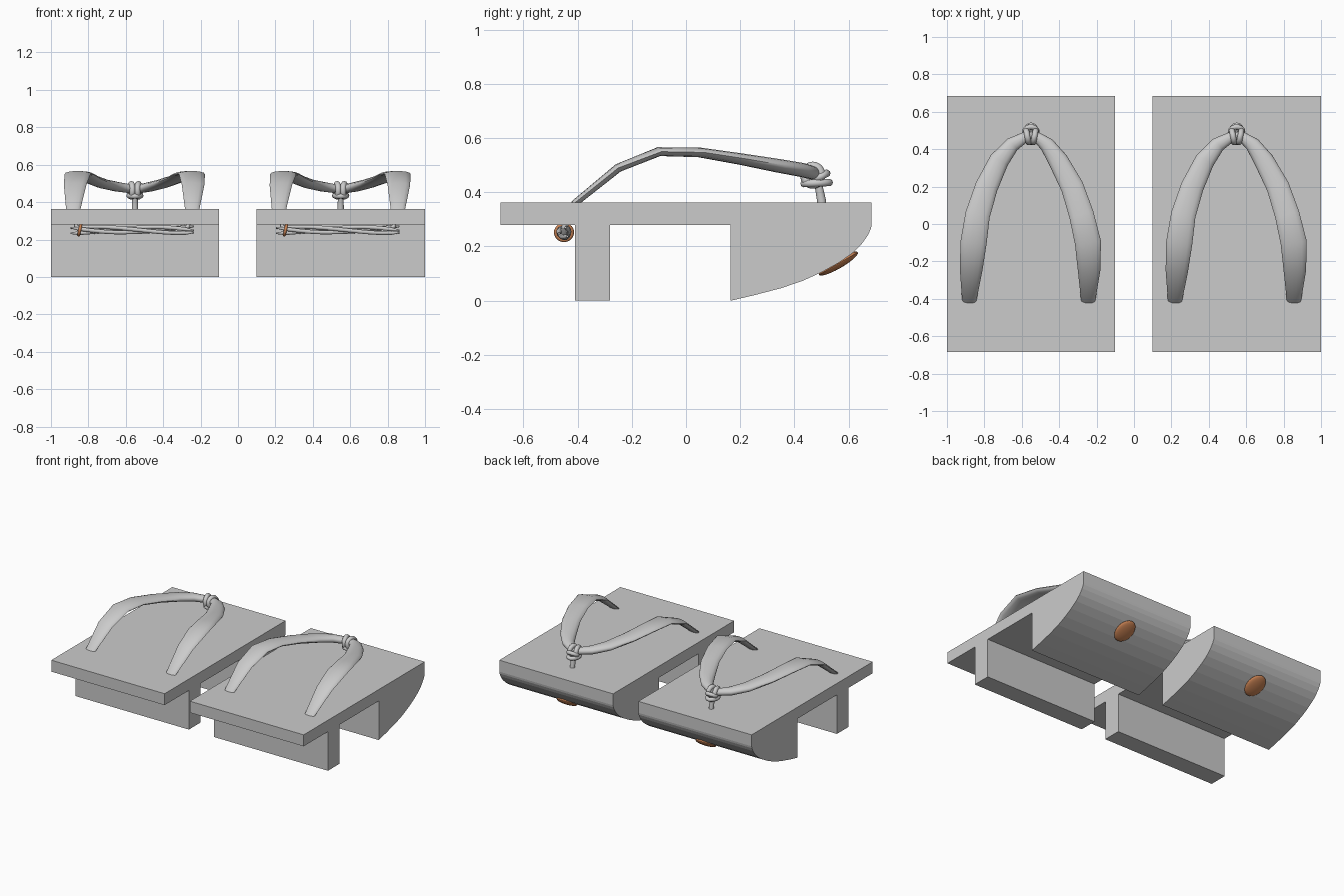
import bpy, bmesh, math
from mathutils import Vector, Matrix

if "Cube" in bpy.data.objects:
    bpy.data.objects.remove(bpy.data.objects["Cube"])


def material(name, rgb):
    m = bpy.data.materials.new(name)
    m.diffuse_color = (*rgb, 1)
    m.use_nodes = True
    m.node_tree.nodes["Principled BSDF"].inputs["Base Color"].default_value = m.diffuse_color
    return m


GREY = material("plain grey", (0.6, 0.6, 0.6))
COPPER = material("copper orange", (0.6, 0.23, 0.09))


def make_object(name, bm, mat, smooth=False):
    bmesh.ops.recalc_face_normals(bm, faces=bm.faces[:])
    for f in bm.faces:
        f.smooth = smooth
    me = bpy.data.meshes.new(name)
    bm.to_mesh(me)
    bm.free()
    me.materials.append(mat)
    ob = bpy.data.objects.new(name, me)
    bpy.context.collection.objects.link(ob)
    if smooth:
        bpy.ops.object.select_all(action='DESELECT')
        bpy.context.view_layer.objects.active = ob
        ob.select_set(True)
        bpy.ops.object.shade_smooth_by_angle(angle=math.radians(50))
    return ob


def extrude_profile(name, profile, x0, x1):
    """Side profile (y, z) extruded across x."""
    bm = bmesh.new()
    face = bm.faces.new([bm.verts.new((x0, y, z)) for y, z in profile])
    ext = bmesh.ops.extrude_face_region(bm, geom=[face])
    verts = [g for g in ext["geom"] if isinstance(g, bmesh.types.BMVert)]
    bmesh.ops.translate(bm, verts=verts, vec=(x1 - x0, 0, 0))
    return make_object(name, bm, GREY)


def sweep(name, pts, sizes, mat, sides=14, closed=False):
    """Elliptical section (half width, half thickness) along a path."""
    bm, rings, n = bmesh.new(), [], len(pts)
    pts = [Vector(p) for p in pts]
    for i, p in enumerate(pts):
        if closed:
            t = pts[(i + 1) % n] - pts[i - 1]
        else:
            t = pts[min(i + 1, n - 1)] - pts[max(i - 1, 0)]
        t.normalize()
        side = t.cross(Vector((0, 0, 1)))
        if side.length < 0.05:
            side = Vector((1, 0, 0))
        side.normalize()
        up = side.cross(t)
        w, h = sizes[i] if isinstance(sizes, list) else (sizes, sizes)
        rings.append([bm.verts.new(p + side * w * math.cos(a) + up * h * math.sin(a))
                      for a in (2 * math.pi * k / sides for k in range(sides))])
    for i in range(n if closed else n - 1):
        a, b = rings[i], rings[(i + 1) % n]
        for k in range(sides):
            j = (k + 1) % sides
            bm.faces.new((a[k], a[j], b[j], b[k]))
    if not closed:
        bm.faces.new(rings[0])
        bm.faces.new(rings[-1])
    return make_object(name, bm, mat, True)


def loop(name, centre, u, v, r, mat, sides=10, steps=28):
    """Closed elliptical ring spanned by u and v, built as a torus."""
    c, u, v = Vector(centre), Vector(u), Vector(v)
    nrm = u.cross(v).normalized()
    bm, rings = bmesh.new(), []
    for i in range(steps):
        a = 2 * math.pi * i / steps
        out = u * math.cos(a) + v * math.sin(a)
        p, d = c + out, out.normalized()
        rings.append([bm.verts.new(p + r * (d * math.cos(b) + nrm * math.sin(b)))
                      for b in (2 * math.pi * k / sides for k in range(sides))])
    for i in range(steps):
        a, b = rings[i], rings[(i + 1) % steps]
        for k in range(sides):
            j = (k + 1) % sides
            bm.faces.new((a[k], a[j], b[j], b[k]))
    return make_object(name, bm, mat, True)


# strap path: shared y, z and section sizes, separate x for each arm
STRAP_YZ = [(-.44, .31), (-.41, .36), (-.25, .49), (-.10, .55), (.05, .547),
            (.20, .523), (.34, .498), (.425, .483), (.465, .472), (.472, .468)]
STRAP_SIZE = [(.034, .012), (.038, .013), (.06, .016), (.07, .017), (.066, .018),
              (.061, .021), (.053, .025), (.04, .026), (.028, .024), (.022, .022)]
ARM_X = {"left": [-.33, -.33, -.32, -.307, -.285, -.237, -.17, -.10, -.03, .015],
         "right": [.305, .306, .311, .305, .27, .22, .145, .085, .03, -.015]}
# curved underside of the front block
TOE = [(.165, 0), (.25, .02), (.35, .046), (.43, .073), (.50, .105), (.56, .138),
       (.61, .172), (.645, .205), (.67, .24), (.682, .265), (.685, .28), (.165, .28)]


def sandal(tag, cx, half):
    # wooden sole and teeth
    x0, x1 = cx - half, cx + half
    extrude_profile(tag + "_sole_board", [(-.685, .28), (.685, .28), (.685, .362), (-.685, .362)], x0, x1)
    extrude_profile(tag + "_rear_tooth", [(-.41, 0), (-.28, 0), (-.28, .28), (-.41, .28)], x0, x1)
    extrude_profile(tag + "_front_tooth", TOE, x0, x1)

    # strap arms
    for arm, xs in ARM_X.items():
        pts = [(cx + x, y, z) for x, (y, z) in zip(xs, STRAP_YZ)]
        sweep(f"{tag}_strap_{arm}", pts, STRAP_SIZE, GREY)

    # toe knot: two wrapping loops, one flat loop and the post
    for s in (-1, 1):
        loop(f"{tag}_knot_wrap_{'left' if s < 0 else 'right'}", (cx + s * .019, .468, .463),
             (s * .006, .031, 0), (0, 0, .034), .016, GREY)
    loop(tag + "_knot_loop", (cx, .482, .434), (.032, 0, 0), (0, .046, .002), .014, GREY)
    loop(tag + "_knot_top_loop", (cx, .497, .458), (.032, 0, 0), (0, .022, .012), .014, GREY)
    sweep(tag + "_toe_post", [(cx, .484, .46), (cx, .49, .42), (cx, .50, .37), (cx, .503, .30)],
          [(.02, .02), (.015, .015), (.017, .017), (.017, .017)], GREY)

    # tied cords under the heel with their ring
    for k in range(3):
        pts = []
        for i in range(15):
            t = i / 14
            a = 2 * math.pi * (k / 3 + t * 0.8) + .4
            r = .013 + .006 * abs(2 * t - 1)
            pts.append((cx - .345 + .66 * t, -.45 + r * math.cos(a), .252 + r * math.sin(a)))
        sweep(f"{tag}_heel_cord_{k + 1}", pts,
              [(.004, .004)] + [(.011, .011)] * 13 + [(.004, .004)], GREY, 10)
    for s in (-.315, .285):
        sweep(f"{tag}_cord_end_{'left' if s < 0 else 'right'}",
              [(cx + s, -.44, .30), (cx + s, -.448, .27), (cx + s * .93, -.45, .25)],
              [(.012, .012)] * 3, GREY, 10)
    loop(tag + "_cord_ring", (cx - .295, -.45, .252), (0, .029, 0), (.006, 0, .028), .008, COPPER)

    # round stud on the toe slope
    bm = bmesh.new()
    bmesh.ops.create_uvsphere(bm, u_segments=24, v_segments=12, radius=1)
    m = (Matrix.Translation((cx, .562, .137)) @ Matrix.Rotation(math.radians(30), 4, 'X')
         @ Matrix.Diagonal((.066, .083, .018, 1)))
    bmesh.ops.transform(bm, matrix=m, verts=bm.verts[:])
    make_object(tag + "_toe_stud", bm, COPPER, True)


sandal("left", -.551, .449)
sandal("right", .549, .451)
